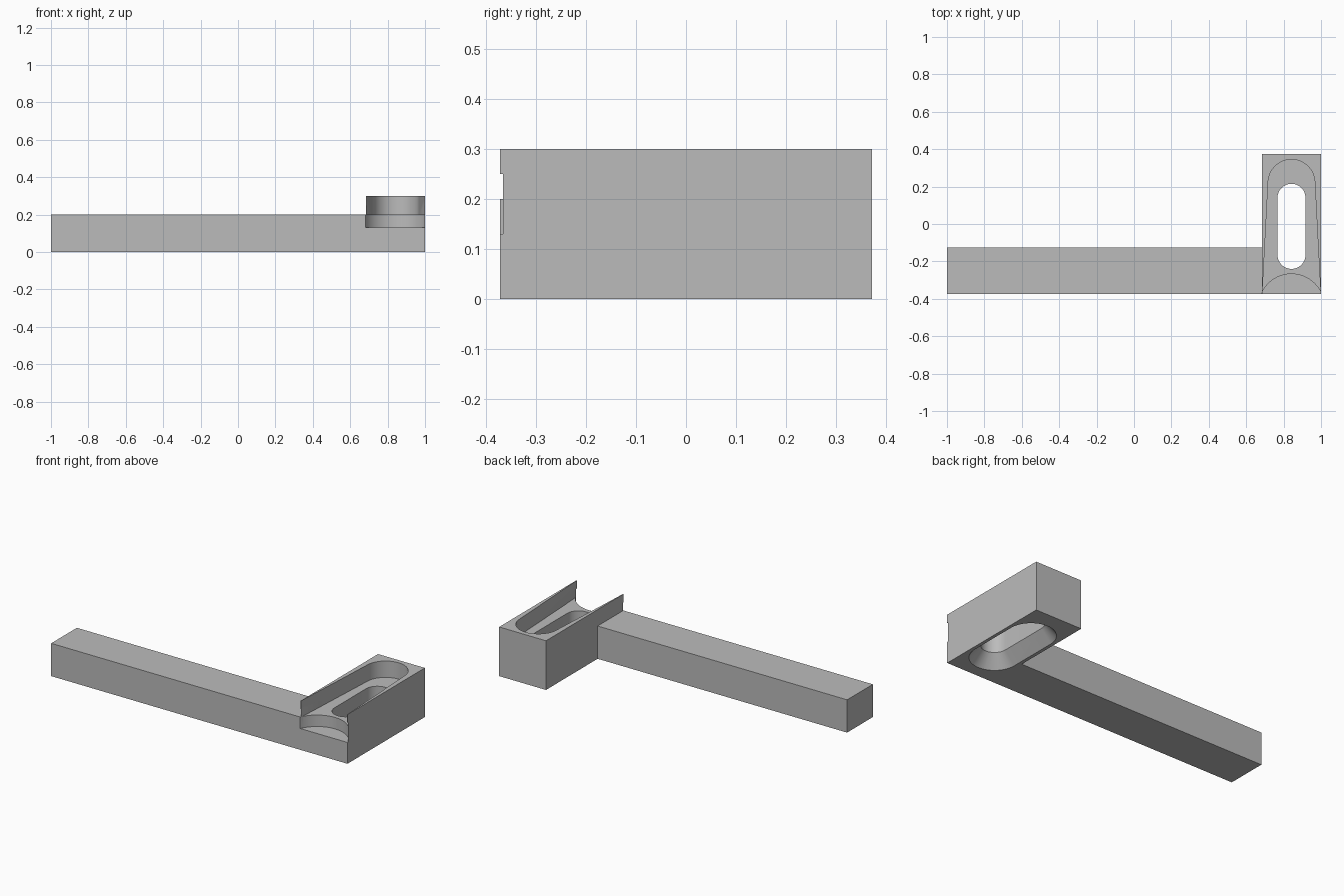
import bpy, bmesh
from math import pi, cos, sin

cube = bpy.data.objects.get("Cube")
if cube:
    bpy.data.objects.remove(cube, do_unlink=True)

grey = bpy.data.materials.new("plain grey")
grey.use_nodes = True
colour = (0.5, 0.5, 0.5, 1)
grey.diffuse_color = colour
grey.node_tree.nodes["Principled BSDF"].inputs["Base Color"].default_value = colour

CX = 0.842          # centre line of the head
HALF = 0.158        # half width of the head
DEPTH = 0.373       # half depth of the head


def arc(x, y, r, start, end, n=24):
    return [(x + r * cos(start + (end - start) * i / n),
             y + r * sin(start + (end - start) * i / n)) for i in range(n + 1)]


def loft(name, rings):
    """Solid through stacked outlines, each given as (z, points)."""
    bm = bmesh.new()
    loops = [[bm.verts.new((x, y, z)) for x, y in pts] for z, pts in rings]
    n = len(loops[0])
    for low, high in zip(loops, loops[1:]):
        for i in range(n):
            j = (i + 1) % n
            bm.faces.new((low[i], low[j], high[j], high[i]))
    bm.faces.new(loops[0][::-1])
    bm.faces.new(loops[-1])
    bmesh.ops.recalc_face_normals(bm, faces=bm.faces)
    mesh = bpy.data.meshes.new(name)
    bm.to_mesh(mesh)
    bm.free()
    mesh.materials.append(grey)
    obj = bpy.data.objects.new(name, mesh)
    bpy.context.collection.objects.link(obj)
    return obj


def box(name, x0, x1, y0, y1, z1):
    pts = [(x0, y0), (x1, y0), (x1, y1), (x0, y1)]
    return loft(name, [(0, pts), (z1, pts)])


def combine(body, tool, operation):
    mod = body.modifiers.new(operation.lower(), 'BOOLEAN')
    mod.operation = operation
    mod.solver = 'EXACT'
    mod.object = tool
    bpy.context.view_layer.objects.active = body
    bpy.ops.object.modifier_apply(modifier=mod.name)
    bpy.data.objects.remove(tool, do_unlink=True)


def slot(r):
    return (arc(CX, 0.14, r, 0, pi) + arc(CX, -0.165, r, pi, 2 * pi))


# Head block joined to the long arm
body = box("slotted_bracket", CX - HALF, 1, -DEPTH, DEPTH, 0.3)
combine(body, box("arm", -1, 0.8, -DEPTH, -0.125, 0.2), 'UNION')

# Round-ended pocket, open and widening toward the front
pocket = arc(CX, 0.22, 0.125, 0, pi) + [(CX - 0.157, -0.4), (CX + 0.157, -0.4)]
combine(body, loft("pocket_cutter", [(0.2, pocket), (0.4, pocket)]), 'DIFFERENCE')

# Lower curved step at the front edge
step = arc(CX, -0.442, 0.175, 0, 2 * pi * 63 / 64, 63)
combine(body, loft("step_cutter", [(0.13, step), (0.25, step)]), 'DIFFERENCE')

# Through slot, countersunk from below
rings = [(-0.02, slot(0.138)), (0, slot(0.138)), (0.075, slot(0.075)), (0.4, slot(0.075))]
combine(body, loft("slot_cutter", rings), 'DIFFERENCE')

# Smooth curved walls, crisp edges
bpy.ops.object.select_all(action='DESELECT')
body.select_set(True)
bpy.context.view_layer.objects.active = body
bpy.ops.object.shade_smooth_by_angle(angle=0.5)
